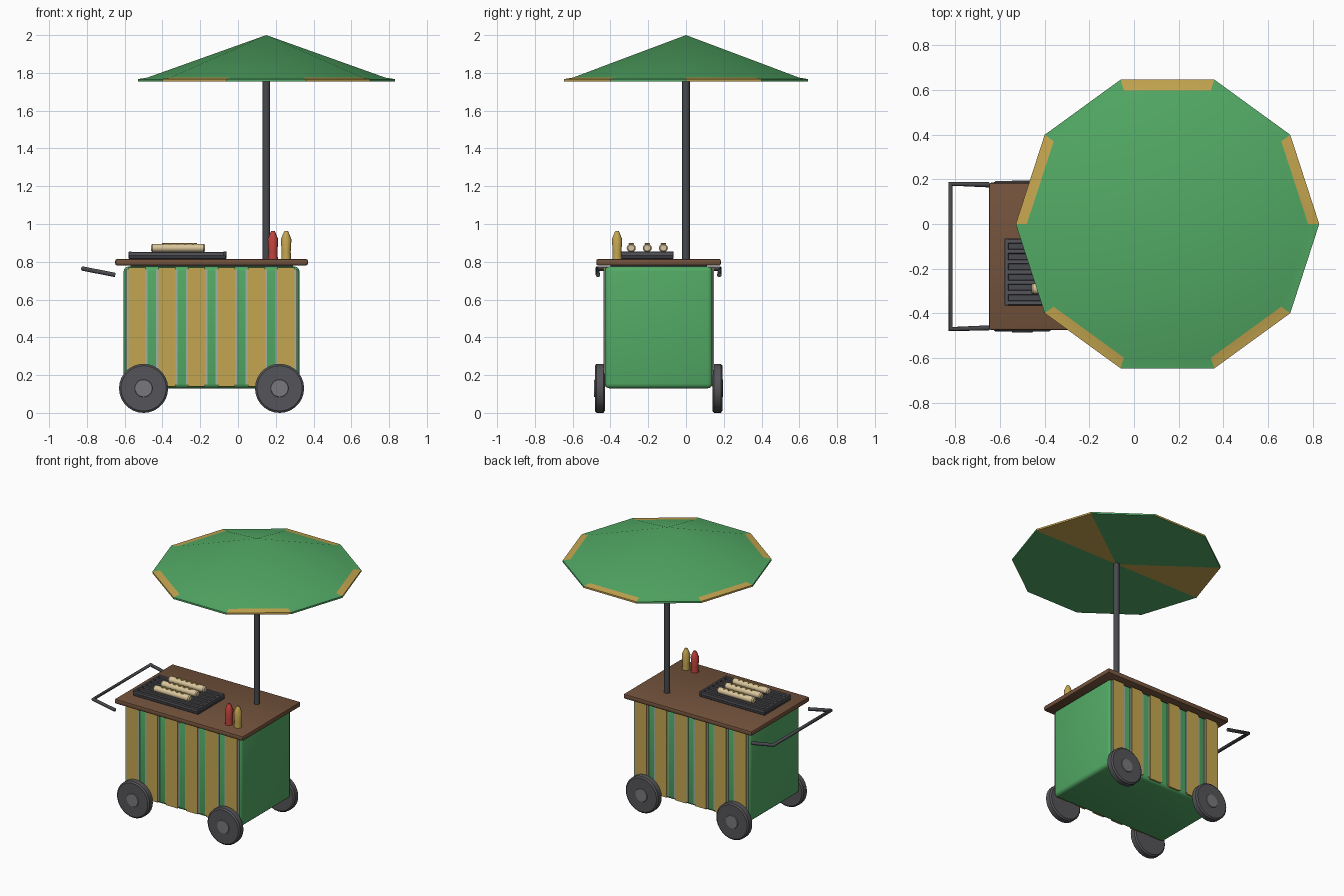
import bpy, bmesh, math
from mathutils import Vector

if "Cube" in bpy.data.objects:
    bpy.data.objects.remove(bpy.data.objects["Cube"])


def mat(name, r, g, b):
    m = bpy.data.materials.new(name)
    m.diffuse_color = (r, g, b, 1)
    m.use_nodes = True
    m.node_tree.nodes["Principled BSDF"].inputs["Base Color"].default_value = m.diffuse_color
    return m


GREEN = mat("green", 0.085, 0.40, 0.13)
YELLOW = mat("golden_yellow", 0.56, 0.38, 0.08)
BROWN = mat("wood_brown", 0.17, 0.085, 0.045)
DARK = mat("dark_metal", 0.065, 0.067, 0.075)
RUBBER = mat("wheel_grey", 0.09, 0.09, 0.10)
HUB = mat("hub_grey", 0.19, 0.19, 0.20)
PALE = mat("pale_trim", 0.36, 0.44, 0.36)
CREAM = mat("bun_cream", 0.70, 0.56, 0.33)
RED = mat("sauce_red", 0.52, 0.055, 0.045)
CX, CY = -0.14, -0.145   # middle of the cart


def finish(name, bm, *mats, smooth=True):
    bmesh.ops.recalc_face_normals(bm, faces=bm.faces)
    me = bpy.data.meshes.new(name)
    bm.to_mesh(me)
    bm.free()
    ob = bpy.data.objects.new(name, me)
    bpy.context.collection.objects.link(ob)
    for m in mats:
        me.materials.append(m)
    if smooth:
        bpy.ops.object.select_all(action='DESELECT')
        ob.select_set(True)
        bpy.context.view_layer.objects.active = ob
        bpy.ops.object.shade_smooth_by_angle(angle=math.radians(35))
    return ob


def box(name, x0, x1, y0, y1, z0, z1, m, bevel=0.0, segs=1):
    bm = bmesh.new()
    bmesh.ops.create_cube(bm, size=1)
    for v in bm.verts:
        v.co = ((x0 + x1) / 2 + v.co.x * (x1 - x0),
                (y0 + y1) / 2 + v.co.y * (y1 - y0),
                (z0 + z1) / 2 + v.co.z * (z1 - z0))
    if bevel:
        bmesh.ops.bevel(bm, geom=bm.edges[:], offset=bevel, segments=segs,
                        profile=0.5, affect='EDGES')
    return finish(name, bm, m, smooth=bevel > 0)


def lathe(name, profile, sides, place, *mats, rule=None):
    """Revolve (radius, height) points; place maps a local point to the scene."""
    bm = bmesh.new()
    rings = []
    for r, h in profile:
        if r == 0:
            rings.append([bm.verts.new(place(Vector((0, 0, h))))] * sides)
        else:
            rings.append([bm.verts.new(place(Vector((
                r * math.cos(2 * math.pi * i / sides),
                r * math.sin(2 * math.pi * i / sides), h)))) for i in range(sides)])
    for k, (a, b) in enumerate(zip(rings, rings[1:])):
        for i in range(sides):
            j = (i + 1) % sides
            loop = list(dict.fromkeys((a[i], a[j], b[j], b[i])))
            f = bm.faces.new(loop)
            if rule:
                f.material_index = rule(k, i)
    return finish(name, bm, *mats)


def tube(name, points, radius, m, res=3):
    cu = bpy.data.curves.new(name, 'CURVE')
    cu.dimensions = '3D'
    cu.bevel_depth = radius
    cu.bevel_resolution = res
    cu.use_fill_caps = True
    sp = cu.splines.new('POLY')
    sp.points.add(len(points) - 1)
    for p, co in zip(sp.points, points):
        p.co = (*co, 1)
    ob = bpy.data.objects.new(name, cu)
    bpy.context.collection.objects.link(ob)
    cu.materials.append(m)
    return ob


# Cart body and counter
box("cart_body", -0.605, 0.325, -0.43, 0.14, 0.13, 0.775, GREEN, 0.025, 3)
box("counter_top", -0.65, 0.37, -0.475, 0.185, 0.78, 0.815, BROWN, 0.01, 2)
box("counter_support", -0.57, 0.29, -0.40, 0.11, 0.765, 0.785, DARK)

# Painted stripes with pale edging, front and back
for side, y in (("front", -0.43), ("back", 0.14)):
    s = -1 if side == "front" else 1
    for i in range(6):
        x = CX + (i - 2.5) * 0.158
        ya, yb, yc = y - s * 0.003, y + s * 0.004, y + s * 0.008
        box(f"{side}_stripe_edging_{i}", x - 0.057, x + 0.057,
            min(ya, yb), max(ya, yb), 0.15, 0.76, PALE)
        box(f"{side}_stripe_{i}", x - 0.045, x + 0.045,
            min(ya, yc), max(ya, yc), 0.14, 0.77, YELLOW)

# Wheels with lighter hubs
WHEEL = [(0, 0), (0.12, 0), (0.13, 0.008), (0.13, 0.044), (0.12, 0.052),
         (0.047, 0.052), (0.045, 0.056), (0, 0.056)]
for x in (-0.50, 0.22):
    for s in (-1, 1):
        y = CY + s * 0.285
        lathe(f"wheel_{'left' if x < 0 else 'right'}_{'front' if s < 0 else 'back'}",
              WHEEL, 28,
              lambda p, x=x, y=y, s=s: Vector((x + p.x, y + s * p.z, 0.13 + p.y)),
              RUBBER, HUB, rule=lambda k, i: int(k >= 5))

# Push handle
tube("push_handle", [(-0.65, -0.466, 0.73), (-0.822, -0.47, 0.764),
                     (-0.822, 0.18, 0.764), (-0.65, 0.176, 0.73)], 0.012, DARK)

# Grill: base, rim and bars
GX0, GX1, GY0, GY1 = -0.58, -0.06, -0.365, -0.065
box("grill_base", GX0, GX1, GY0, GY1, 0.814, 0.836, DARK, 0.005)
for i in range(7):
    y = GY0 + 0.012 + i * (GY1 - GY0 - 0.024) / 6
    box(f"grill_bar_{i}", GX0 + 0.005, GX1 - 0.005, y - 0.011, y + 0.011,
        0.83, 0.853, RUBBER, 0.003)
for x in (GX0, GX1 - 0.018):
    box("grill_rim", x, x + 0.018, GY0, GY1, 0.83, 0.854, RUBBER, 0.003)

# Filled buns with a zigzag of sauce
BUN = [(0, -0.143), (0.016, -0.143), (0.022, -0.135), (0.022, 0.135),
       (0.016, 0.143), (0, 0.143)]
for n, y in enumerate((-0.29, -0.205, -0.12)):
    lathe(f"bun_{n}", BUN, 12,
          lambda p, y=y: Vector((-0.317 + p.z, y + p.x * 1.1, 0.873 + p.y)), CREAM)
    tube(f"sauce_zigzag_{n}",
         [(-0.40 + 0.02 * i, y + (0.009 if i % 2 else -0.009), 0.896) for i in range(10)],
         0.005, YELLOW, 1)

# Sauce bottles
BOTTLE = [(0, 0), (0.026, 0), (0.024, 0.04), (0.028, 0.105), (0.014, 0.14),
          (0.009, 0.149), (0, 0.149)]
for name, x, m in (("red_bottle", 0.185, RED), ("yellow_bottle", 0.255, YELLOW)):
    lathe(name, BOTTLE, 14,
          lambda p, x=x: Vector((x + p.x, -0.365 + p.y, 0.814 + p.z)), m)

# Parasol pole and ten-sided canopy with alternating rim panels
lathe("parasol_pole", [(0, 0.81), (0.02, 0.81), (0.02, 1.76), (0, 1.76)], 12,
      lambda p: p + Vector((0.15, 0, 0)), DARK)


def canopy_colour(k, i):
    if k == 0:                       # underside
        return int(i in (0, 4))
    return int(k in (1, 2) and i % 2 == 0)


lathe("parasol_canopy", [(0, 1.755), (0.68, 1.755), (0.68, 1.767), (0.63, 1.775), (0, 2.0)],
      10, lambda p: p + Vector((0.15, 0, 0)), GREEN, YELLOW, rule=canopy_colour)
